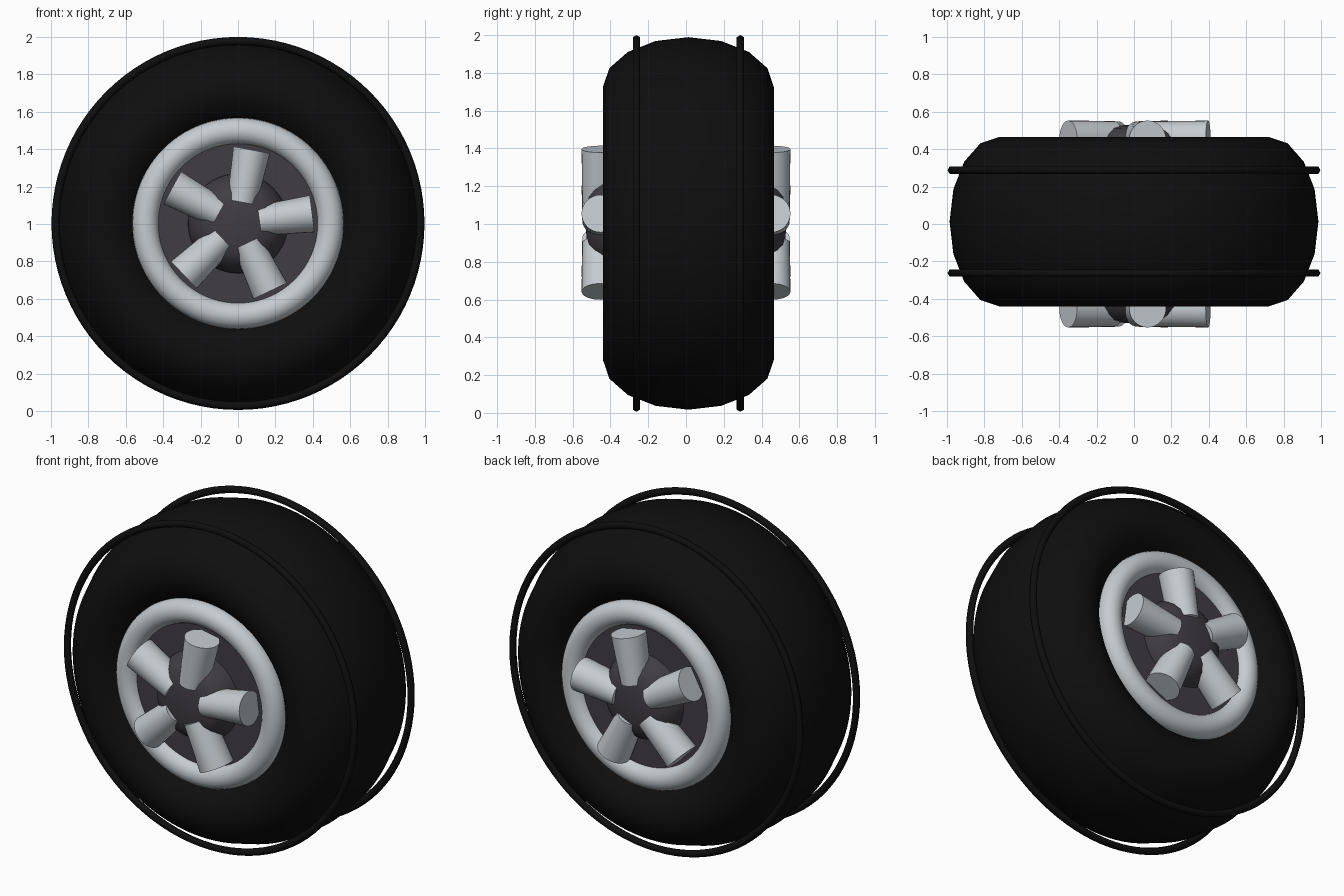
import bpy, bmesh, math
from mathutils import Matrix, Vector

if "Cube" in bpy.data.objects:
    bpy.data.objects.remove(bpy.data.objects["Cube"])

CZ = 1.003      # axle height
OFF = 0.0125    # tyre centre along y


def material(name, col):
    m = bpy.data.materials.new(name)
    m.diffuse_color = (*col, 1)
    m.use_nodes = True
    m.node_tree.nodes["Principled BSDF"].inputs["Base Color"].default_value = m.diffuse_color
    return m


RUBBER = material("black_rubber", (0.0045, 0.0045, 0.0045))
SILVER = material("silver_metal", (0.56, 0.60, 0.63))
DARK = material("dark_grey_metal", (0.052, 0.047, 0.056))


def finish(bm, name, mat, angle=40):
    bmesh.ops.recalc_face_normals(bm, faces=bm.faces)
    me = bpy.data.meshes.new(name)
    bm.to_mesh(me)
    bm.free()
    me.materials.append(mat)
    ob = bpy.data.objects.new(name, me)
    bpy.context.collection.objects.link(ob)
    bpy.ops.object.select_all(action='DESELECT')
    ob.select_set(True)
    bpy.context.view_layer.objects.active = ob
    bpy.ops.object.shade_smooth_by_angle(angle=math.radians(angle))
    return ob


def lathe(name, profile, mat, closed=False, steps=96, angle=40):
    """Spin (radius, y) points around the axle."""
    bm = bmesh.new()
    vs = [bm.verts.new((r, y, 0)) for r, y in profile]
    es = [bm.edges.new((a, b)) for a, b in zip(vs, vs[1:])]
    if closed:
        es.append(bm.edges.new((vs[-1], vs[0])))
    bmesh.ops.spin(bm, geom=vs + es, cent=(0, 0, 0), axis=(0, 1, 0),
                   angle=2 * math.pi, steps=steps, use_duplicate=False)
    bmesh.ops.remove_doubles(bm, verts=bm.verts, dist=1e-5)
    bmesh.ops.translate(bm, verts=bm.verts, vec=(0, 0, CZ))
    return finish(bm, name, mat, angle)


def ring(name, major, rr, ry, y, n, mat):
    pts = [(major + rr * math.cos(2 * math.pi * i / n),
            y + ry * math.sin(2 * math.pi * i / n)) for i in range(n)]
    return lathe(name, pts, mat, closed=True, angle=70)


# Tyre: a torus stretched along the axle
ring("tyre", 0.72, 0.266, 0.453, OFF, 16, RUBBER)

# Dark wheel plate through the middle
lathe("wheel_plate", [(0, OFF - 0.385), (0.435, OFF - 0.385),
                      (0.435, OFF + 0.385), (0, OFF + 0.385)], DARK)

for side, label in ((-1, "front"), (1, "back")):
    # Thin tread hoop standing just off the tyre
    ring(label + "_tread_hoop", 0.975, 0.022, 0.022, OFF + side * 0.275, 6, RUBBER)
    # Silver rim
    ring(label + "_rim", 0.494, 0.071, 0.071, OFF + side * 0.365, 20, SILVER)
    # Domed hub
    lathe(label + "_hub", [(r, side * y) for r, y in (
        (0, 0.53), (0.11, 0.526), (0.17, 0.512), (0.21, 0.485),
        (0.24, 0.445), (0.265, 0.39), (0.27, 0.34))], DARK, steps=64)
    # Five tapered round spokes
    for k in range(5):
        bm = bmesh.new()
        bmesh.ops.create_cone(bm, cap_ends=True, segments=32,
                              radius1=0.08, radius2=0.1, depth=0.285)
        for v in bm.verts:      # keep the outer ridge level
            if v.co.z < 0:
                v.co.y *= 1.2
        a = math.radians(7.5 + 72 * k)
        mat = (Matrix.Translation((0, side * 0.453, CZ))
               @ Matrix.Rotation(math.pi / 2 - a, 4, 'Y')
               @ Matrix.Translation((0, 0, 0.2575)))
        bmesh.ops.transform(bm, matrix=mat, verts=bm.verts)
        finish(bm, f"{label}_spoke_{k + 1}", SILVER)
